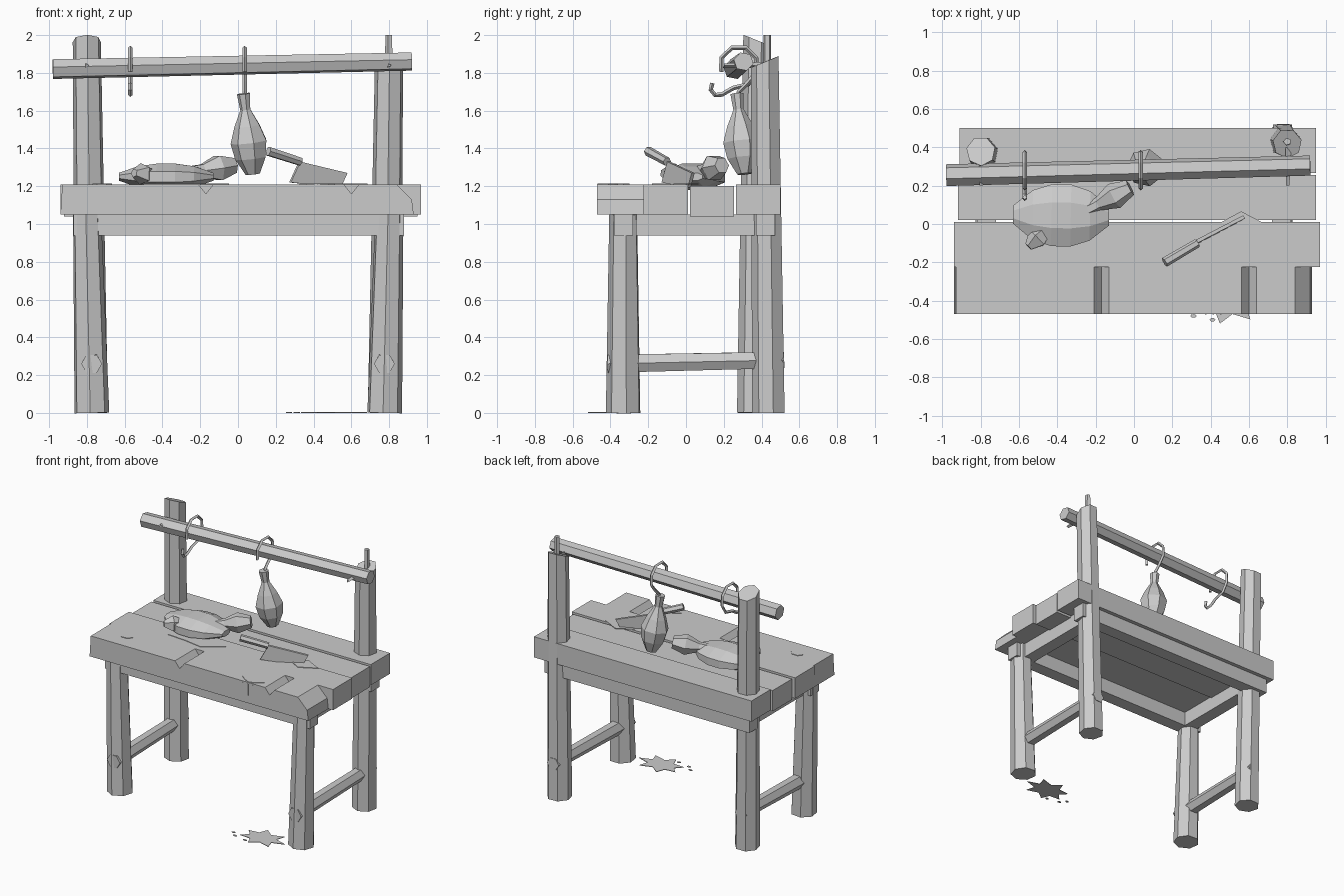
import bpy, bmesh, math, random
from mathutils import Vector

random.seed(4)
if "Cube" in bpy.data.objects:
    bpy.data.objects.remove(bpy.data.objects["Cube"])

# The single material
shade = (0.6, 0.6, 0.6, 1)
grey = bpy.data.materials.new("plain grey")
grey.use_nodes = True
grey.diffuse_color = shade
grey.node_tree.nodes["Principled BSDF"].inputs["Base Color"].default_value = shade


def link(name, data):
    data.materials.append(grey)
    part = bpy.data.objects.new(name, data)
    bpy.context.collection.objects.link(part)


def finish(name, bm):
    bmesh.ops.recalc_face_normals(bm, faces=bm.faces)
    mesh = bpy.data.meshes.new(name)
    bm.to_mesh(mesh)
    bm.free()
    link(name, mesh)


def spindle(name, start, end, width, height, profile, sides=6, turn=0, slant=0):
    """Faceted solid along a straight axis, scaled ring by ring; slant tilts the far end."""
    start, end = Vector(start), Vector(end)
    axis = (end - start).normalized()
    reference = Vector((0, 1, 0)) if abs(axis.z) > 0.8 else Vector((0, 0, 1))
    across = axis.cross(reference).normalized()
    upward = across.cross(axis)
    bm = bmesh.new()
    rings = []
    for step, scale in enumerate(profile):
        centre = start.lerp(end, step / (len(profile) - 1))
        ring = []
        for k in range(sides):
            angle = turn + math.tau * k / sides
            spoke = across * width * math.cos(angle) + upward * height * math.sin(angle)
            ring.append(bm.verts.new(centre + spoke * scale))
        rings.append(ring)
    for vert in rings[-1]:
        vert.co.z += slant * (vert.co.y - end.y)
    for lower, upper in zip(rings, rings[1:]):
        for k in range(sides):
            after = (k + 1) % sides
            bm.faces.new((lower[k], lower[after], upper[after], upper[k]))
    bm.faces.new(rings[0])
    bm.faces.new(rings[-1])
    finish(name, bm)


def extrude(name, outline, offset):
    """Flat outline pushed along an offset."""
    bm = bmesh.new()
    face = bm.faces.new([bm.verts.new(point) for point in outline])
    pushed = bmesh.ops.extrude_face_region(bm, geom=[face])["geom"]
    moved = [item for item in pushed if isinstance(item, bmesh.types.BMVert)]
    bmesh.ops.translate(bm, vec=offset, verts=moved)
    finish(name, bm)


def box(name, left, right, front, back, bottom, top):
    corners = [(left, front), (right, front), (right, back), (left, back)]
    extrude(name, [(x, y, bottom) for x, y in corners], (0, 0, top - bottom))


def splat(name, x, y, z, length, depth, points, inner):
    """Thin star-like stain with uneven tips."""
    outline = []
    for k in range(points * 2):
        angle = math.pi * k / points
        reach = inner if k % 2 else random.uniform(0.9, 1.1)
        outline.append((x + length * reach * math.cos(angle), y + depth * reach * math.sin(angle), z))
    extrude(name, outline, (0, 0, 0.004))


def wire(name, x, points):
    """Bent wire lying in one plane across the bar."""
    curve = bpy.data.curves.new(name, "CURVE")
    curve.dimensions = "3D"
    curve.bevel_depth = 0.012
    curve.bevel_resolution = 0
    curve.use_fill_caps = True
    spline = curve.splines.new("POLY")
    spline.use_smooth = False
    spline.points.add(len(points) - 1)
    for target, (y, z) in zip(spline.points, points):
        target.co = (x, y, z, 1)
    link(name, curve)


def arc(y, z, radius, first, last, steps):
    angles = [math.radians(first + (last - first) * k / steps) for k in range(steps + 1)]
    return [(y + radius * math.cos(a), z + radius * math.sin(a)) for a in angles]


table_top, underside, frame_bottom = 1.21, 1.05, 0.94
front_edge, plank_width, plank_pitch = -0.47, 0.235, 0.245

# Front plank with a broken corner and two notches
outline = [(-0.94, underside), (0.93, underside), (0.92, 1.13), (0.84, table_top)]
for x in (0.6, -0.17):
    outline += [(x + 0.04, table_top), (x, table_top - 0.05), (x - 0.04, table_top)]
outline.append((-0.93, table_top))
extrude("front_plank", [(x, front_edge, z) for x, z in outline], (0, plank_width + 0.01, 0))

# Remaining planks, each a little different in length and height
planks = [("middle_front_plank", 0.94, 0.97, 0), ("middle_back_plank", 0.92, 0.95, 0.01),
          ("back_plank", 0.91, 0.95, 0)]
for row, (name, left, right, drop) in enumerate(planks, 1):
    front = front_edge + plank_pitch * row
    box(name, -left, right, front, front + plank_width, underside - drop, table_top - drop)

# Frame under the top
for end, y in (("front", -0.33), ("back", 0.42)):
    box(end + "_apron", -0.87, 0.88, y - 0.05, y + 0.05, frame_bottom, underside)
for side, x in (("right", -0.77), ("left", 0.77)):
    box(side + "_apron", x - 0.05, x + 0.05, -0.28, 0.37, frame_bottom, underside)

# Legs, back posts and the stretchers through them
for side, sign, y, post_top, slant in (("right", -1, 0.36, 1.97, -0.4), ("left", 1, 0.44, 1.86, 0.4)):
    foot, head = sign * 0.775, sign * 0.8
    spindle(side + "_front_leg", (foot, -0.33, 0), (head, -0.33, underside),
            0.09, 0.09, (1.05, 0.85), sides=7, turn=0.3)
    spindle(side + "_back_post", (foot, y, 0), (head, (y + 0.4) / 2, post_top),
            0.09, 0.09, (1, 0.85), sides=7, turn=0.2, slant=slant)
    spindle(side + "_stretcher", (foot, -0.415, 0.26), (foot, y + 0.08, 0.28),
            0.055, 0.055, (1, 0.9))
    spindle(side + "_bar_peg", (head, 0.2, 1.84), (head, 0.4, 1.84), 0.02, 0.02, (0.6, 1), sides=3)
spindle("post_peg", (0.8, 0.43, 1.8), (0.8, 0.43, 2), 0.022, 0.022, (1, 0.9), sides=5)

# Hanging bar
bar_y, bar_z = 0.28, 1.84
spindle("hanging_bar", (-0.98, 0.255, 1.82), (0.92, 0.305, 1.86), 0.058, 0.055, (1, 0.92), turn=0.2)

# Hooks: one empty, one carrying the ham
over_bar = arc(bar_y, bar_z, 0.1, 200, -20, 5)
wire("empty_hook", -0.57, over_bar + [(0.33, 1.74), (0.25, 1.72)] + arc(0.17, 1.72, 0.04, -60, -220, 3))
wire("meat_hook", 0.035, over_bar + [(0.33, 1.75), (0.28, 1.7), (0.27, 1.62)])
spindle("hanging_ham", (0.08, 0.31, 1.265), (0.03, 0.27, 1.69), 0.1, 0.1,
        (0.4, 0.85, 1, 0.7, 0.28, 0.36), sides=7)

# Plucked bird on the table
spindle("bird_body", (-0.63, 0.05, 1.25), (-0.13, 0.04, 1.25), 0.175, 0.075,
        (0.3, 0.8, 1, 1, 0.8, 0.3), sides=8, turn=math.pi / 8)
spindle("bird_long_leg", (-0.27, 0.06, 1.27), (-0.02, 0.19, 1.31), 0.07, 0.075, (0.5, 0.5, 1, 0.6))
spindle("bird_short_leg", (-0.46, -0.03, 1.26), (-0.55, -0.12, 1.27), 0.06, 0.06,
        (0.6, 1, 0.4), sides=5)

# Cleaver resting on the planks
grip_end = Vector((0.33, -0.1, 1.33))
spindle("cleaver_handle", (0.16, -0.2, 1.385), grip_end, 0.026, 0.026, (1, 0.9))
spine = Vector((0.25, 0.13, -0.06))
fall = Vector((-0.05, -0.03, -0.11))
blade = [grip_end, grip_end + spine, grip_end + spine + fall * 0.7, grip_end + fall]
extrude("cleaver_blade", blade, (-0.009, 0.016, 0))

# Knot, stains and drips on the table
splat("knot", -0.72, -0.33, table_top, 0.055, 0.04, 3, 0.9)
splat("bird_stain", -0.28, -0.08, table_top, 0.25, 0.1, 5, 0.8)
splat("cleaver_stain", 0.56, 0, table_top, 0.12, 0.07, 4, 0.7)
splat("edge_stain", 0.42, -0.41, table_top, 0.1, 0.055, 4, 0.8)
for name, x, length in (("short", 0.37, 0.05), ("long", 0.41, 0.09), ("middle", 0.45, 0.06)):
    box(name + "_drip", x, x + 0.008, front_edge - 0.002, front_edge, 1.2 - length, 1.2)

# Puddle and drops on the floor
splat("floor_puddle", 0.49, -0.4, 0, 0.18, 0.12, 7, 0.6)
for x, y in ((0.31, -0.48), (0.41, -0.5), (0.27, -0.44)):
    splat("floor_drop", x, y, 0, 0.016, 0.01, 3, 1)
